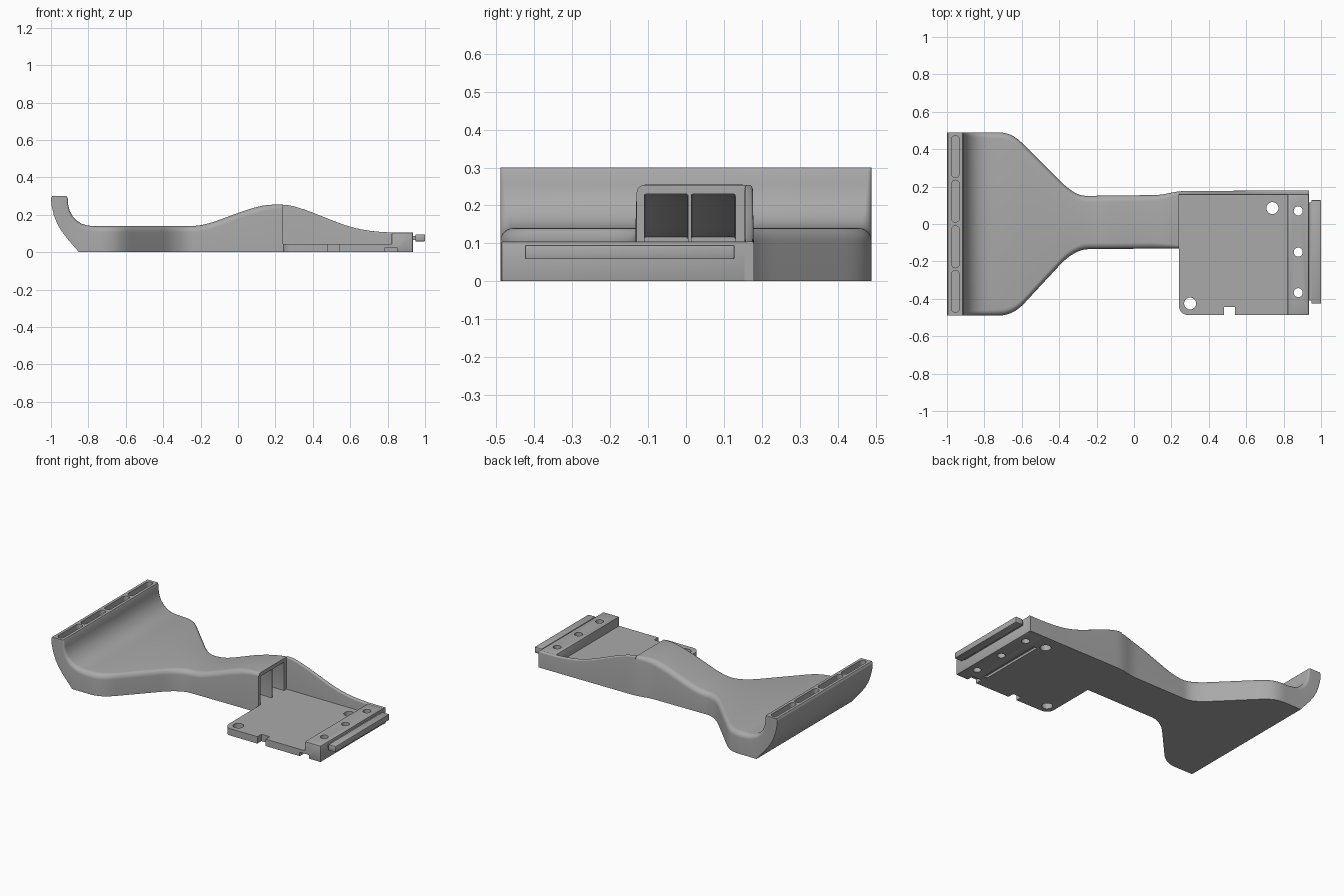
import bpy, bmesh, math
from mathutils import Vector

cube = bpy.data.objects.get("Cube")
if cube:
    bpy.data.objects.remove(cube, do_unlink=True)

grey = bpy.data.materials.new("plain grey")
grey.use_nodes = True
GREY = (0.4, 0.4, 0.4, 1)
grey.diffuse_color = GREY
grey.node_tree.nodes["Principled BSDF"].inputs["Base Color"].default_value = GREY


def smooth_table(table, x, window=0.035, n=8):
    """Piecewise-linear lookup, softened by averaging over a window."""
    def lerp(v):
        if v <= table[0][0]:
            return table[0][1]
        for (a, p), (b, q) in zip(table, table[1:]):
            if v <= b:
                return p + (q - p) * (v - a) / (b - a)
        return table[-1][1]
    return sum(lerp(x + window * i / n) for i in range(-n, n + 1)) / (2 * n + 1)


HEIGHT = [(-0.76, 0.14), (-0.22, 0.14), (-0.15, 0.155), (0.05, 0.228), (0.13, 0.25),
          (0.2, 0.256), (0.28, 0.252), (0.38, 0.22), (0.55, 0.152), (0.64, 0.125),
          (0.72, 0.112), (0.82, 0.105)]
BACK = [(-0.69, 0.49), (-0.63, 0.465), (-0.36, 0.195), (-0.29, 0.15), (0.14, 0.155),
        (0.24, 0.176), (0.9, 0.18)]
FRONT = [(-0.69, -0.49), (-0.62, -0.46), (-0.36, -0.18), (-0.28, -0.135), (0.24, -0.13)]


def height(x):
    return smooth_table(HEIGHT, x)


def back(x):
    return smooth_table(BACK, x)


def front(x):
    return smooth_table(FRONT, x)


def make(name, bm):
    bmesh.ops.recalc_face_normals(bm, faces=bm.faces)
    mesh = bpy.data.meshes.new(name)
    bm.to_mesh(mesh)
    bm.free()
    mesh.materials.append(grey)
    obj = bpy.data.objects.new(name, mesh)
    bpy.context.collection.objects.link(obj)
    return obj


def loft(name, stations, seg=6):
    """Each station: bottom (x, z), top (x, z), y range, radius of the top corners."""
    bm = bmesh.new()
    rings = []
    for (bx, bz), (tx, tz), y0, y1, r in stations:
        base, rise = Vector((bx, 0, bz)), Vector((tx - bx, 0, tz - bz))
        tall = rise.length
        rise.normalize()
        ring = [(y0, 0)]
        for yc, start in ((y0 + r, math.pi), (y1 - r, math.pi / 2)):
            for i in range(seg + 1):
                a = start - i * math.pi / 2 / seg
                ring.append((yc + r * math.cos(a), tall - r + r * math.sin(a)))
        ring.append((y1, 0))
        rings.append([bm.verts.new(base + rise * h + Vector((0, y, 0))) for y, h in ring])
    for a, b in zip(rings, rings[1:]):
        for i in range(len(a)):
            j = (i + 1) % len(a)
            bm.faces.new((a[i], a[j], b[j], b[i]))
    bm.faces.new(rings[0])
    bm.faces.new(rings[-1])
    return make(name, bm)


def prism(name, x0, x1, y0, y1, z0, z1, radii=(0, 0, 0, 0)):
    """Upright block with its own radius at each plan corner."""
    corners = [(x0, y0, 1, 1, 180), (x1, y0, -1, 1, 270), (x1, y1, -1, -1, 0), (x0, y1, 1, -1, 90)]
    points = []
    for (x, y, sx, sy, start), r in zip(corners, radii):
        steps = 8 if r else 0
        for i in range(steps + 1):
            a = math.radians(start + 90 * i / max(steps, 1))
            points.append((x + sx * r + r * math.cos(a), y + sy * r + r * math.sin(a)))
    bm = bmesh.new()
    face = bm.faces.new([bm.verts.new((x, y, z0)) for x, y in points])
    top = bmesh.ops.extrude_face_region(bm, geom=[face])["geom"]
    bmesh.ops.translate(bm, verts=[v for v in top if isinstance(v, bmesh.types.BMVert)],
                        vec=(0, 0, z1 - z0))
    bmesh.ops.remove_doubles(bm, verts=bm.verts, dist=1e-5)
    return make(name, bm)


def hole(x, y, r):
    s = r * 0.9999
    return prism("hole_cutter", x - r, x + r, y - r, y + r, -0.1, 0.2, (s,) * 4)


def finish(obj, cutters=(), bevel=0):
    """Cut, bevel, bake the result and set the shading."""
    if bevel:
        m = obj.modifiers.new("edge", "BEVEL")
        m.width, m.segments = bevel, 2
    for c in cutters:
        c.hide_render = True
        m = obj.modifiers.new("cut", "BOOLEAN")
        m.operation, m.solver, m.object = "DIFFERENCE", "EXACT", c
    graph = bpy.context.evaluated_depsgraph_get()
    graph.update()
    mesh = bpy.data.meshes.new_from_object(obj.evaluated_get(graph))
    obj.modifiers.clear()
    obj.data = mesh
    mesh.polygons.foreach_set("use_smooth", [True] * len(mesh.polygons))
    mesh.set_sharp_from_angle(angle=math.radians(30))
    for c in cutters:
        bpy.data.objects.remove(c, do_unlink=True)


# Main body: upturned lip, wide paddle and arched neck in one loft
W = 0.49
lip = [((-0.994, 0.3), (-0.916, 0.3), 0.008), ((-1, 0.288), (-0.91, 0.288), 0.01),
       ((-0.997, 0.25), (-0.908, 0.255), 0.012), ((-0.985, 0.2), (-0.9, 0.222), 0.016),
       ((-0.968, 0.155), (-0.885, 0.194), 0.02), ((-0.945, 0.115), (-0.862, 0.169), 0.024),
       ((-0.915, 0.075), (-0.835, 0.152), 0.028), ((-0.88, 0.035), (-0.805, 0.143), 0.03),
       ((-0.85, 0), (-0.775, 0.14), 0.032)]
stations = [(b, t, -W, W, r) for b, t, r in lip]
END = 0.24
for i in range(81):
    x = -0.75 + (END + 0.75) * i / 80
    r = 0.034 if x < 0.1 else 0.034 - 0.1 * (x - 0.1)
    stations.append(((x, 0), (x, height(x)), front(x), back(x), r))
body = loft("paddle_and_neck", stations)

# Twin hollows in the neck, split by a thin rib
cutters = []
for y0, y1 in ((-0.11, 0.005), (0.014, 0.13)):
    xs = [-0.24 + 0.5 * i / 30 for i in range(31)]
    cutters.append(loft("hollow_cutter", [((x, 0.045), (x, height(x) - 0.024), y0, y1, 0.004)
                                          for x in xs], 2))
# Four rounded slots along the lip
for y in (-0.36, -0.122, 0.122, 0.36):
    cutters.append(prism("slot_cutter", -0.976, -0.934, y - 0.112, y + 0.112, 0.262, 0.35,
                         (0.0205,) * 4))
finish(body, cutters)

# Thin back wall falling from the neck to the end block
wall = loft("back_wall", [((x, 0), (x, height(x)), 0.155, back(x), 0.008)
                          for x in [END + (0.935 - END) * i / 45 for i in range(46)]])
finish(wall)

# Flat tray with mounting holes, an edge notch and an underside groove
tray = prism("tray", END, 0.83, -0.487, 0.16, 0, 0.045, (0.05, 0, 0, 0))
finish(tray, [hole(0.74, 0.085, 0.032), hole(0.3, -0.425, 0.032),
              prism("notch_cutter", 0.48, 0.54, -0.55, -0.445, -0.1, 0.2),
              prism("groove_cutter", 0.785, 0.85, -0.55, -0.44, -0.1, 0.025),
              prism("groove_cutter", 0.775, 0.8, -0.4, 0.05, -0.1, 0.015)])

# End block with three screw holes
block = prism("end_block", 0.822, 0.935, -0.487, 0.16, 0, 0.105)
finish(block, [hole(0.878, y, 0.024) for y in (0.07, -0.15, -0.367)]
       + [prism("groove_cutter", 0.78, 0.85, -0.55, -0.44, -0.1, 0.025)], 0.004)

# Connector bar on a narrower stem
finish(prism("connector_stem", 0.925, 0.965, -0.41, 0.115, 0.065, 0.088))
finish(prism("connector_bar", 0.948, 1, -0.425, 0.128, 0.058, 0.096), (), 0.004)
